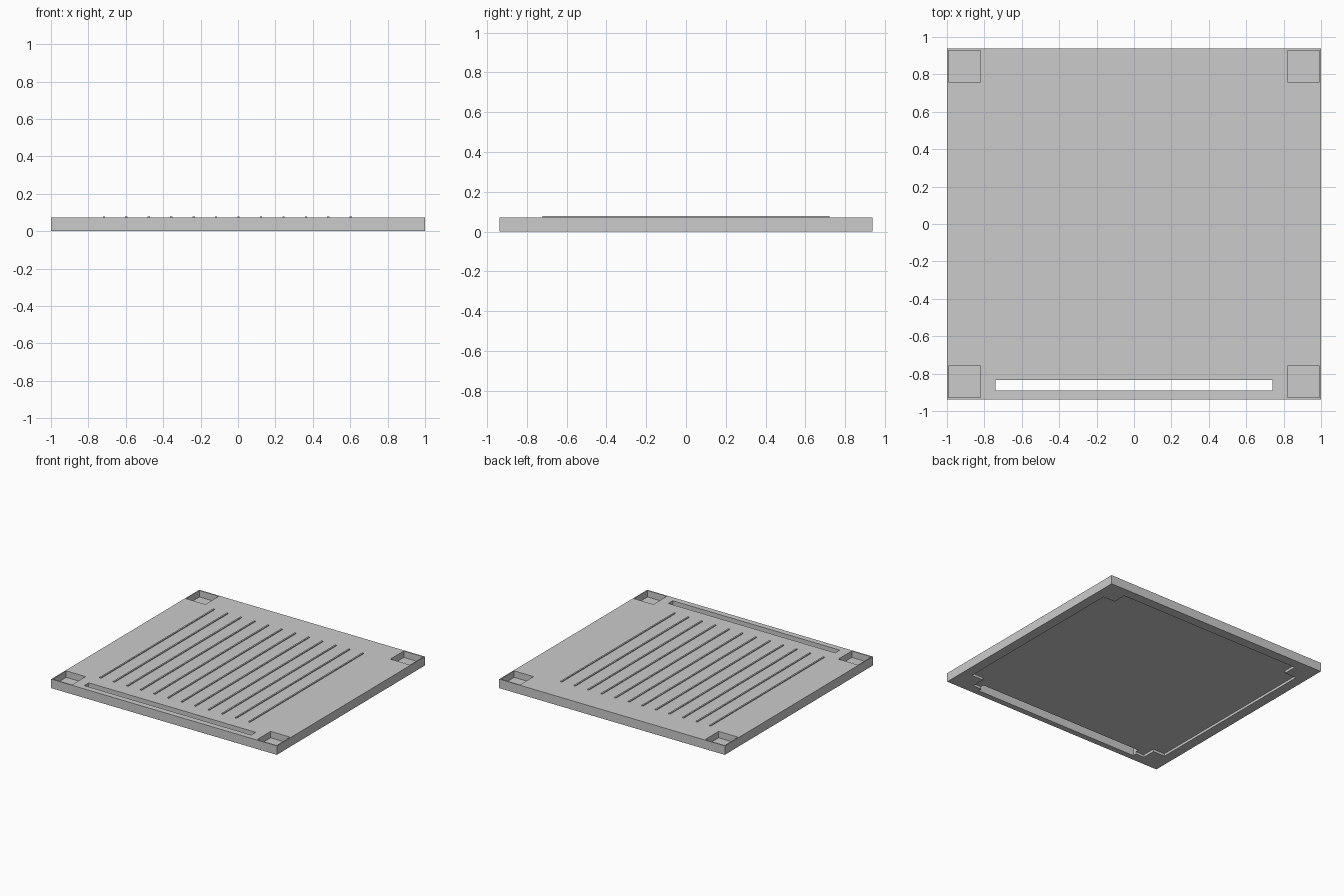
import bpy

if "Cube" in bpy.data.objects:
    bpy.data.objects.remove(bpy.data.objects["Cube"], do_unlink=True)

grey = bpy.data.materials.new("plain_grey")
grey.use_nodes = True
COLOUR = (0.6, 0.6, 0.6, 1)
grey.diffuse_color = COLOUR
grey.node_tree.nodes["Principled BSDF"].inputs["Base Color"].default_value = COLOUR


def box(name, x, y, z):
    """Box spanning the given (low, high) ranges."""
    spans = (x, y, z)
    bpy.ops.mesh.primitive_cube_add(size=1, location=[(a + b) / 2 for a, b in spans])
    ob = bpy.context.object
    ob.name = name
    ob.scale = [b - a for a, b in spans]
    bpy.ops.object.transform_apply(location=True, rotation=False, scale=True)
    ob.data.materials.append(grey)
    return ob


def combine(target, tool, operation):
    mod = target.modifiers.new("combine", "BOOLEAN")
    mod.operation = operation
    mod.solver = "EXACT"
    mod.object = tool
    bpy.context.view_layer.objects.active = target
    bpy.ops.object.modifier_apply(modifier=mod.name)
    bpy.data.objects.remove(tool, do_unlink=True)


def mirrored(a, b, sign):
    return tuple(sorted((a * sign, b * sign)))


HALF_Y, TOP, RECESS = 0.937, 0.072, 0.02
CORNERS = [(sx, sy) for sx in (-1, 1) for sy in (-1, 1)]

# Flat slab
tray = box("tray", (-1, 1), (-HALF_Y, HALF_Y), (0, TOP))

# Shallow recess underneath, notched around the corner pockets
recess = box("recess_cutter", (-0.92, 0.92), (-0.86, 0.86), (-0.05, RECESS))
for sx, sy in CORNERS:
    notch = box("notch_cutter", mirrored(0.815, 1.1, sx), mirrored(0.75, 1.1, sy), (-0.1, 0.1))
    combine(recess, notch, "DIFFERENCE")
combine(tray, recess, "DIFFERENCE")

# Square pockets in the top corners
for sx, sy in CORNERS:
    pocket = box("pocket_cutter", mirrored(0.82, 0.992, sx), mirrored(0.758, 0.928, sy), (RECESS, 0.2))
    combine(tray, pocket, "DIFFERENCE")

# Long slot through the front edge
slot = box("slot_cutter", (-0.74, 0.74), (-0.89, -0.833), (-0.2, 0.2))
combine(tray, slot, "DIFFERENCE")

# Raised ribs running front to back
for i in range(12):
    x = -0.717 + 0.12 * i
    box(f"rib_{i + 1}", (x - 0.006, x + 0.006), (-0.72, 0.72), (TOP - 0.004, TOP + 0.007))
